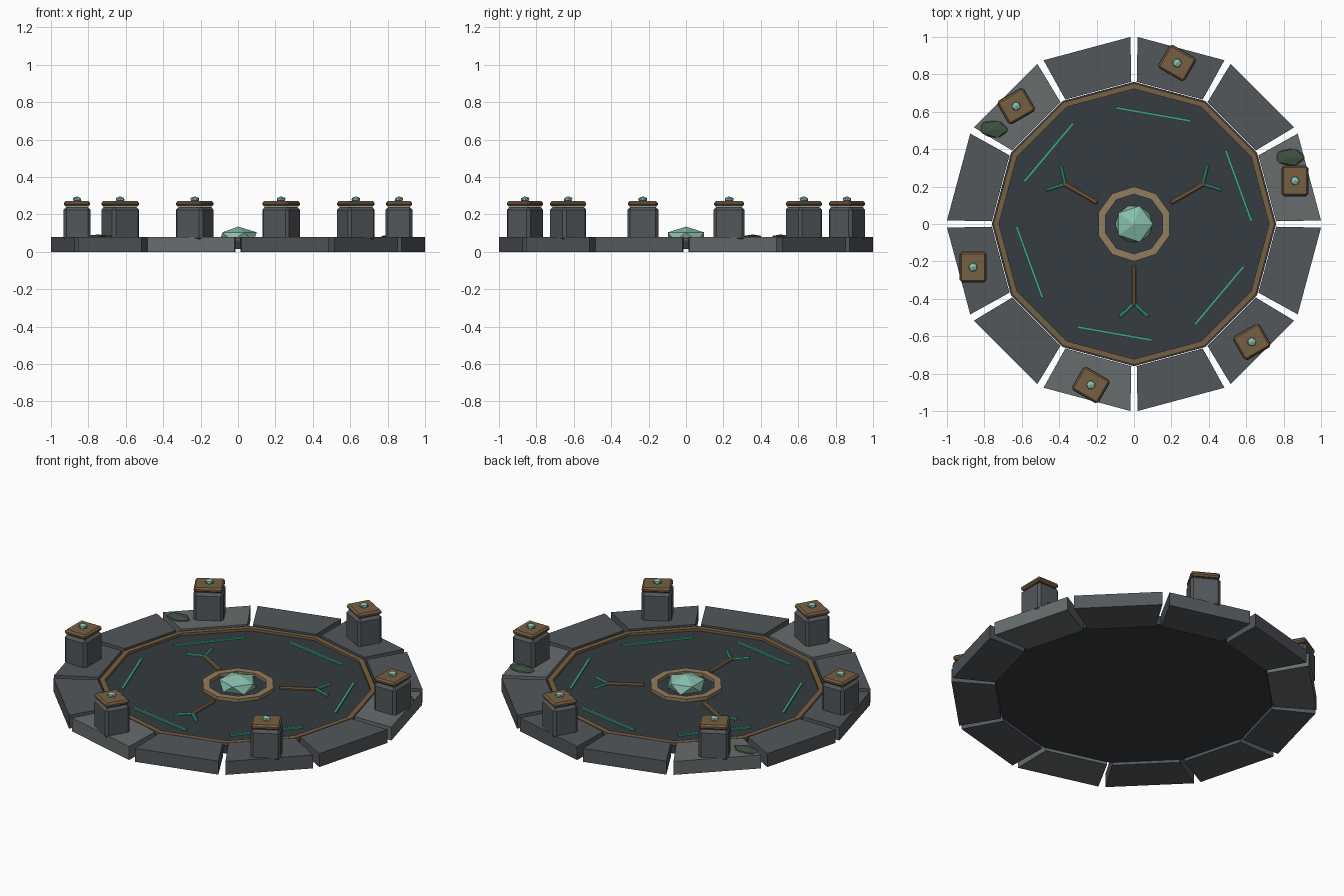
import bpy, bmesh
from math import sin, cos, radians, pi
from mathutils import Matrix, Vector

if "Cube" in bpy.data.objects:
    bpy.data.objects.remove(bpy.data.objects["Cube"])


def mat(name, r, g, b):
    m = bpy.data.materials.new(name)
    m.diffuse_color = (r, g, b, 1)
    m.use_nodes = True
    m.node_tree.nodes["Principled BSDF"].inputs["Base Color"].default_value = m.diffuse_color
    return m


STONE = mat("stone", 0.085, 0.095, 0.105)
PALE = mat("pale_stone", 0.135, 0.15, 0.155)
FLOOR = mat("dark_floor", 0.035, 0.045, 0.05)
BRONZE = mat("bronze", 0.18, 0.115, 0.055)
LIGHT_BRONZE = mat("light_bronze", 0.29, 0.2, 0.11)
TEAL = mat("teal", 0.05, 0.36, 0.25)
GEM = mat("gem", 0.25, 0.52, 0.42)
MOSS = mat("moss", 0.05, 0.085, 0.055)


def finish(bm, name, m):
    bmesh.ops.recalc_face_normals(bm, faces=bm.faces)
    me = bpy.data.meshes.new(name)
    bm.to_mesh(me)
    bm.free()
    me.materials.append(m)
    ob = bpy.data.objects.new(name, me)
    bpy.context.collection.objects.link(ob)
    return ob


def polar(r, deg, z=0.0):
    return Vector((r * cos(radians(deg)), r * sin(radians(deg)), z))


def prism(name, pts, z0, z1, m):
    bm = bmesh.new()
    f = bm.faces.new([bm.verts.new((p.x, p.y, z0)) for p in pts])
    up = bmesh.ops.extrude_face_region(bm, geom=[f])["geom"]
    bmesh.ops.translate(bm, vec=(0, 0, z1 - z0),
                        verts=[v for v in up if isinstance(v, bmesh.types.BMVert)])
    return finish(bm, name, m)


def ring(name, n, r_in, r_out, z0, z1, start, m):
    bm = bmesh.new()
    loops = []
    for i in range(n):
        a = start + 360 * i / n
        loops.append([bm.verts.new(polar(r, a, z)) for r, z in
                      ((r_in, z0), (r_out, z0), (r_out, z1), (r_in, z1))])
    for i in range(n):
        p, q = loops[i], loops[(i + 1) % n]
        for k in range(4):
            bm.faces.new((p[k], q[k], q[(k + 1) % 4], p[(k + 1) % 4]))
    return finish(bm, name, m)


def box(name, centre, size, deg, m, bevel=0.0):
    bm = bmesh.new()
    bmesh.ops.create_cube(bm, size=1, matrix=Matrix.Diagonal((*size, 1)))
    if bevel:
        bmesh.ops.bevel(bm, geom=bm.edges[:], offset=bevel, segments=1,
                        affect='EDGES', profile=0.5)
    ob = finish(bm, name, m)
    ob.location = centre
    ob.rotation_euler.z = radians(deg)
    return ob


def bar(name, a, b, width, height, m, bevel):
    d = b - a
    return box(name, (a + b) / 2, (d.length, width, height),
               math_deg(d), m, bevel)


def math_deg(d):
    return Vector((1, 0)).angle_signed(d.xy) * -180 / pi


def crystal(name, centre, scale, m, deg=0):
    bm = bmesh.new()
    bmesh.ops.create_icosphere(bm, subdivisions=1, radius=1,
                               matrix=Matrix.Diagonal((*scale, 1)))
    ob = finish(bm, name, m)
    ob.location = centre
    ob.rotation_euler.z = radians(deg)
    return ob


# sunken floor and its bronze border
prism("floor", [polar(0.76, 30 * i) for i in range(12)], 0.015, 0.06, FLOOR)
ring("border_ring", 12, 0.722, 0.752, 0.05, 0.075, 0, BRONZE)

# twelve rim stones
for i in range(12):
    a, b = 30 * i + 1.1, 30 * i + 28.9
    pts = [polar(0.76, a), polar(1.0, a), polar(1.0, b), polar(0.76, b)]
    prism(f"rim_stone_{i}", pts, 0, 0.08, PALE if i % 4 == 0 else STONE)

# centre ring and gem
ring("centre_ring", 10, 0.16, 0.2, 0.05, 0.08, 18, LIGHT_BRONZE)
crystal("centre_gem", (0, 0, 0.08), (0.113, 0.113, 0.055), GEM)

# six posts with bronze caps and small crystals, six teal floor strips
for i in range(6):
    turn = 60 * i
    p = polar(0.891, turn + 15)
    box(f"post_{i}", p + Vector((0, 0, 0.15)), (0.145, 0.165, 0.18), turn, STONE, 0.015)
    box(f"post_cap_{i}", p + Vector((0, 0, 0.257)), (0.14, 0.16, 0.028), turn, BRONZE, 0.009)
    crystal(f"post_crystal_{i}", p + Vector((0, 0, 0.281)), (0.026, 0.026, 0.016), GEM, turn)
    box(f"floor_strip_{i}", polar(0.595, turn + 20, 0.062), (0.014, 0.405, 0.014), turn + 20, TEAL)

# three forked inlays
for i in range(3):
    a = 30 + 120 * i
    out, side = polar(1, a), polar(1, a + 90)
    lift = Vector((0, 0, 0.063))
    bar(f"fork_stem_{i}", out * 0.225 + lift, out * 0.44 + lift, 0.024, 0.02, BRONZE, 0.006)
    for s in (-1, 1):
        bar(f"fork_prong_{i}_{s}", out * 0.425 + lift,
            out * 0.497 + side * 0.077 * s + lift, 0.018, 0.018, TEAL, 0.005)

# moss patches
crystal("moss_left", (-0.75, 0.508, 0.08), (0.085, 0.052, 0.013), MOSS, -5)
crystal("moss_right", (0.835, 0.357, 0.08), (0.087, 0.052, 0.013), MOSS)
